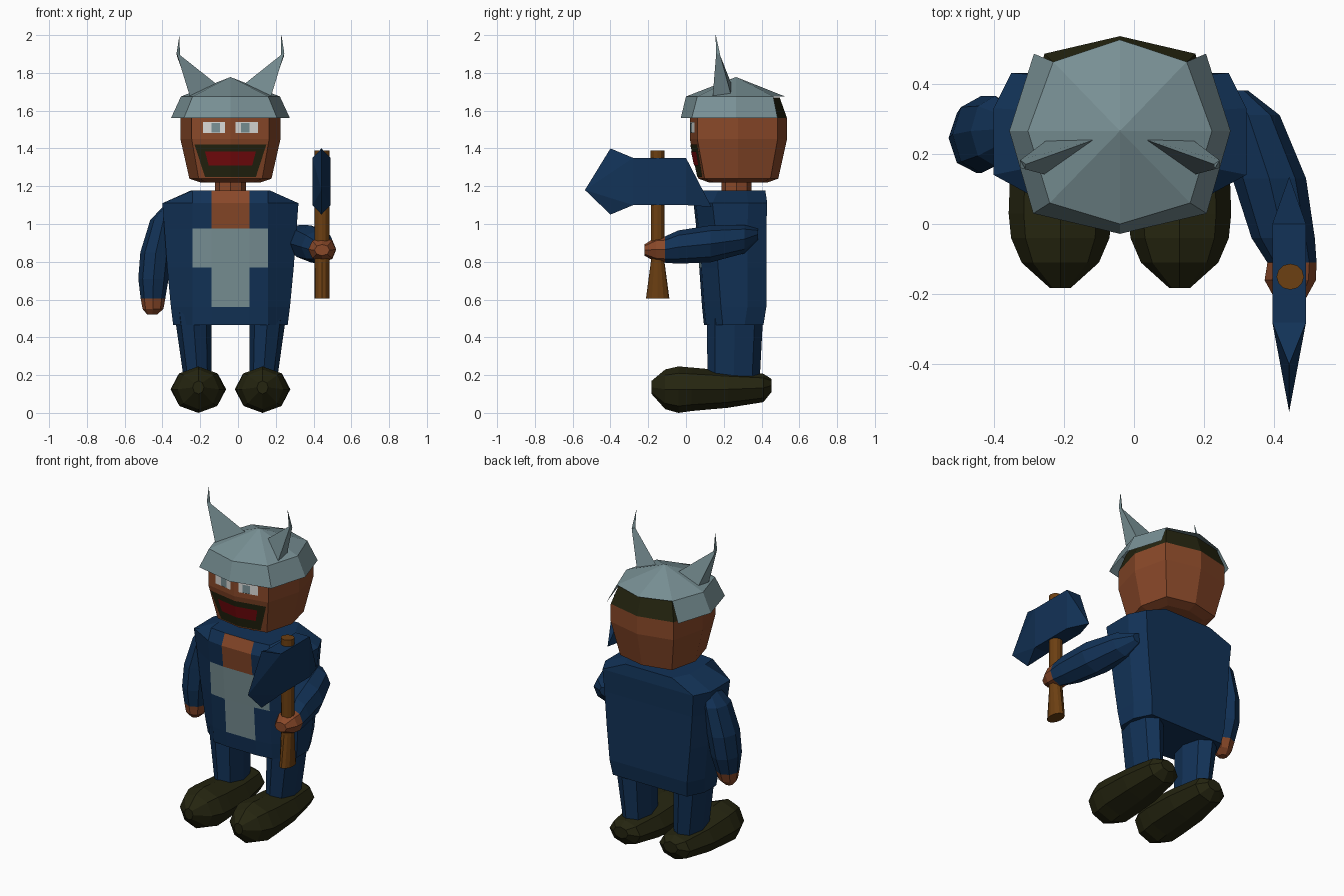
import bpy, bmesh, math

if "Cube" in bpy.data.objects:
    bpy.data.objects.remove(bpy.data.objects["Cube"])

CX = -0.04  # body centre line


def mat(name, r, g, b):
    m = bpy.data.materials.new(name)
    m.diffuse_color = (r, g, b, 1)
    m.use_nodes = True
    m.node_tree.nodes["Principled BSDF"].inputs["Base Color"].default_value = m.diffuse_color
    return m


SKIN = mat("skin brown", 0.25, 0.065, 0.022)
BLUE = mat("cloth blue", 0.006, 0.032, 0.095)
STEEL = mat("steel grey", 0.19, 0.28, 0.30)
DARK = mat("dark olive", 0.018, 0.018, 0.005)
RED = mat("mouth red", 0.19, 0.003, 0.004)
WOOD = mat("handle wood", 0.15, 0.05, 0.006)
WHITE = mat("eye white", 0.70, 0.70, 0.68)


def build(name, verts, faces, mats, rule=None, dx=0.0, recalc=True):
    me = bpy.data.meshes.new(name)
    me.from_pydata([(x + dx, y, z) for x, y, z in verts], [], faces)
    for m in mats:
        me.materials.append(m)
    bm = bmesh.new()
    bm.from_mesh(me)
    if recalc:
        bmesh.ops.recalc_face_normals(bm, faces=bm.faces)
    if rule:
        for f in bm.faces:
            f.material_index = rule(f.calc_center_median() - mathutils_vec(dx), f.normal)
    bm.to_mesh(me)
    bm.free()
    ob = bpy.data.objects.new(name, me)
    bpy.context.collection.objects.link(ob)
    return ob


def mathutils_vec(dx):
    from mathutils import Vector
    return Vector((dx, 0, 0))


def loft(name, rings, mats, rule=None, dx=0.0):
    n = len(rings[0])
    verts = [p for r in rings for p in r]
    faces = [(i * n + j, i * n + (j + 1) % n, (i + 1) * n + (j + 1) % n, (i + 1) * n + j)
             for i in range(len(rings) - 1) for j in range(n)]
    faces += [tuple(range(n)), tuple(range(len(verts) - n, len(verts)))]
    return build(name, verts, faces, mats, rule, dx)


def ring(c, ra, rb, n=8, axis='Z'):
    out = []
    for i in range(n):
        a = 2 * math.pi * i / n
        u, v = ra * math.cos(a), rb * math.sin(a)
        out.append((c[0] + u, c[1] + v, c[2]) if axis == 'Z' else (c[0] + u, c[1], c[2] + v))
    return out


def sym(half):
    """Close a half outline (front to back, x >= 0) by mirroring it."""
    return half + [(-x, y, z) for x, y, z in reversed(half) if x > 0]


# Head: scaled octagon rings, the band under the helmet is hair
HALF = [(0, -0.255), (0.205, -0.215), (0.265, 0), (0.215, 0.21), (0, 0.26)]
head = [sym([(x * s, 0.275 + y * s, z) for x, y in HALF])
        for z, s in ((1.22, 0.60), (1.24, 0.82), (1.45, 1.0), (1.56, 1.0), (1.67, 0.85))]
loft("head", head, [SKIN, DARK], lambda c, n: int(c.z > 1.57), CX)
loft("neck", [ring((0, 0.267, z), 0.083, 0.08) for z in (1.14, 1.24)], [SKIN], None, CX)


# Face plates that follow the front of the head
def face_y(x, z, off):
    s = 1 if z > 1.45 else 0.82 + 0.18 * (z - 1.24) / 0.21
    return 0.275 - 0.255 * s + 0.195 * abs(x) - off


def plate(name, xs_top, xs_bot, zt, zb, m, off):
    v = [(x, face_y(x, zt, off), zt) for x in xs_top] + [(x, face_y(x, zb, off), zb) for x in xs_bot]
    n = len(xs_top)
    build(name, v, [(i, n + i, n + i + 1, i + 1) for i in range(n - 1)], [m], None, CX, False)


plate("mouth", (-0.19, 0, 0.19), (-0.135, 0, 0.135), 1.42, 1.25, DARK, 0.004)
plate("tongue", (-0.135, 0, 0.135), (-0.115, 0, 0.115), 1.385, 1.31, RED, 0.008)
for s, side in ((-1, "right"), (1, "left")):
    w, p = sorted((0.028 * s, 0.145 * s)), sorted((0.055 * s, 0.1 * s))
    plate(side + "_eye", w, w, 1.54, 1.482, WHITE, 0.004)
    plate(side + "_pupil", p, p, 1.535, 1.485, STEEL, 0.008)

# Helmet: rim, upper ring and apex, with the rim open at the back
rim = sym([(0, -0.028, 1.56), (0.247, 0.03, 1.56), (0.315, 0.265, 1.56), (0.245, 0.485, 1.56), (0, 0.53, 1.56)])
upper = sym([(0, 0.0, 1.675), (0.20, 0.06, 1.675), (0.262, 0.265, 1.675), (0.19, 0.462, 1.675), (0, 0.525, 1.675)])
hf = [(j, (j + 1) % 8, 8 + (j + 1) % 8, 8 + j) for j in range(8) if j not in (3, 4)]
hf += [(8 + j, 8 + (j + 1) % 8, 16) for j in range(8)]
build("helmet", rim + upper + [(0, 0.265, 1.778)], hf, [STEEL], None, CX)

# Horns: bent three-sided spikes
for s, side in ((-1, "right"), (1, "left")):
    base = [(0.21, 0.14, 1.66), (0.06, 0.245, 1.73), (0.20, 0.245, 1.66)]
    mid = [(0.285, 0.16, 1.905), (0.268, 0.17, 1.895), (0.284, 0.182, 1.89)]
    tip = [(0.270, 0.156, 2.0), (0.269, 0.157, 2.0), (0.270, 0.158, 2.0)]
    loft(side + "_horn", [[(x * s, y, z) for x, y, z in r] for r in (base, mid, tip)], [STEEL], None, CX)


# Torso: columns match the edges of the bare chest and the front panel
def torso_ring(z, w, f, b):
    return sym([(0.1, f, z), (0.2, f + 0.012, z), (w, f + 0.1, z), (w, b - 0.1, z), (w - 0.05, b, z), (0, b, z)])


def torso_rule(c, n):
    if n.y > -0.6 or abs(c.x) > 0.2:
        return 0
    if c.z > 0.975:
        return 1 if abs(c.x) < 0.1 else 0
    if c.z > 0.77:
        return 2
    return 2 if c.z > 0.56 and abs(c.x) < 0.1 else 0


loft("torso", [torso_ring(*a) for a in (
    (0.465, 0.303, 0.095, 0.41), (0.56, 0.315, 0.085, 0.425), (0.77, 0.335, 0.07, 0.425),
    (0.975, 0.35, 0.055, 0.425), (1.11, 0.36, 0.04, 0.43), (1.177, 0.21, 0.07, 0.42))],
    [BLUE, SKIN, STEEL], torso_rule, CX)

# Legs and boots
for s, side in ((-1, "right"), (1, "left")):
    loft(side + "_leg", [ring((0.2 * s, 0.26, 0.55), 0.1, 0.15), ring((0.173 * s, 0.252, 0.17), 0.073, 0.138)],
         [BLUE], None, CX)
    boot = [(-0.182, 0.135, 0.03, 0.035), (-0.11, 0.125, 0.11, 0.105), (-0.04, 0.123, 0.14, 0.123),
            (0.03, 0.125, 0.147, 0.115), (0.22, 0.125, 0.14, 0.098), (0.41, 0.132, 0.105, 0.075),
            (0.452, 0.145, 0.05, 0.035)]
    loft(side + "_boot", [ring((0.17 * s, y, z), a, b, 8, 'Y') for y, z, a, b in boot], [DARK], None, CX)

# Hanging arm, with the hand below the cuff
hang = [(-0.36, 0.27, 1.10, 0.03, 0.06), (-0.395, 0.265, 1.02, 0.07, 0.10), (-0.435, 0.255, 0.85, 0.082, 0.11),
        (-0.448, 0.245, 0.71, 0.08, 0.10), (-0.45, 0.235, 0.605, 0.065, 0.07), (-0.45, 0.23, 0.55, 0.055, 0.055),
        (-0.455, 0.23, 0.52, 0.025, 0.025)]
loft("hanging_arm", [ring((x, y, z), a, b) for x, y, z, a, b in hang], [BLUE, SKIN], lambda c, n: int(c.z < 0.6))

# Raised arm, with the fist gripping the handle
reach = [(0.285, 0.38, 0.945, 0.04, 0.03), (0.325, 0.31, 0.92, 0.09, 0.075), (0.385, 0.13, 0.895, 0.105, 0.098),
         (0.425, -0.04, 0.878, 0.09, 0.088), (0.45, -0.11, 0.865, 0.07, 0.07), (0.445, -0.16, 0.865, 0.073, 0.065),
         (0.445, -0.22, 0.862, 0.04, 0.03)]
loft("raised_arm", [ring((x, y, z), a, b, 8, 'Y') for x, y, z, a, b in reach], [BLUE, SKIN],
     lambda c, n: int(c.y < -0.11))

# Axe handle, flared at the foot
loft("axe_handle", [ring((0.445, -0.15, z), 0.039, r, 12) for z, r in ((0.605, 0.062), (0.80, 0.036), (1.39, 0.037))],
     [WOOD])

# Axe head: thick core, blade edge in front and a spike behind
AX, T = 0.442, 0.048
core = [(AX + s * T, y, z) for s in (-1, 1) for y, z in ((-0.28, 1.10), (0.0, 1.10), (0.0, 1.35), (-0.28, 1.35))]
edge = [(AX, -0.40, 1.05), (AX, -0.535, 1.18), (AX, -0.40, 1.40), (AX, 0.135, 1.09)]
axe = [(0, 1, 2, 3), (4, 5, 6, 7), (0, 1, 5, 4), (3, 2, 6, 7), (0, 8, 4), (3, 10, 7), (1, 11, 5), (2, 11, 6)]
for k in (0, 4):
    axe += [(k, 8, 9), (k, 9, k + 3), (k + 3, 9, 10), (k + 1, k + 2, 11)]
build("axe_head", core + edge, axe, [BLUE])
